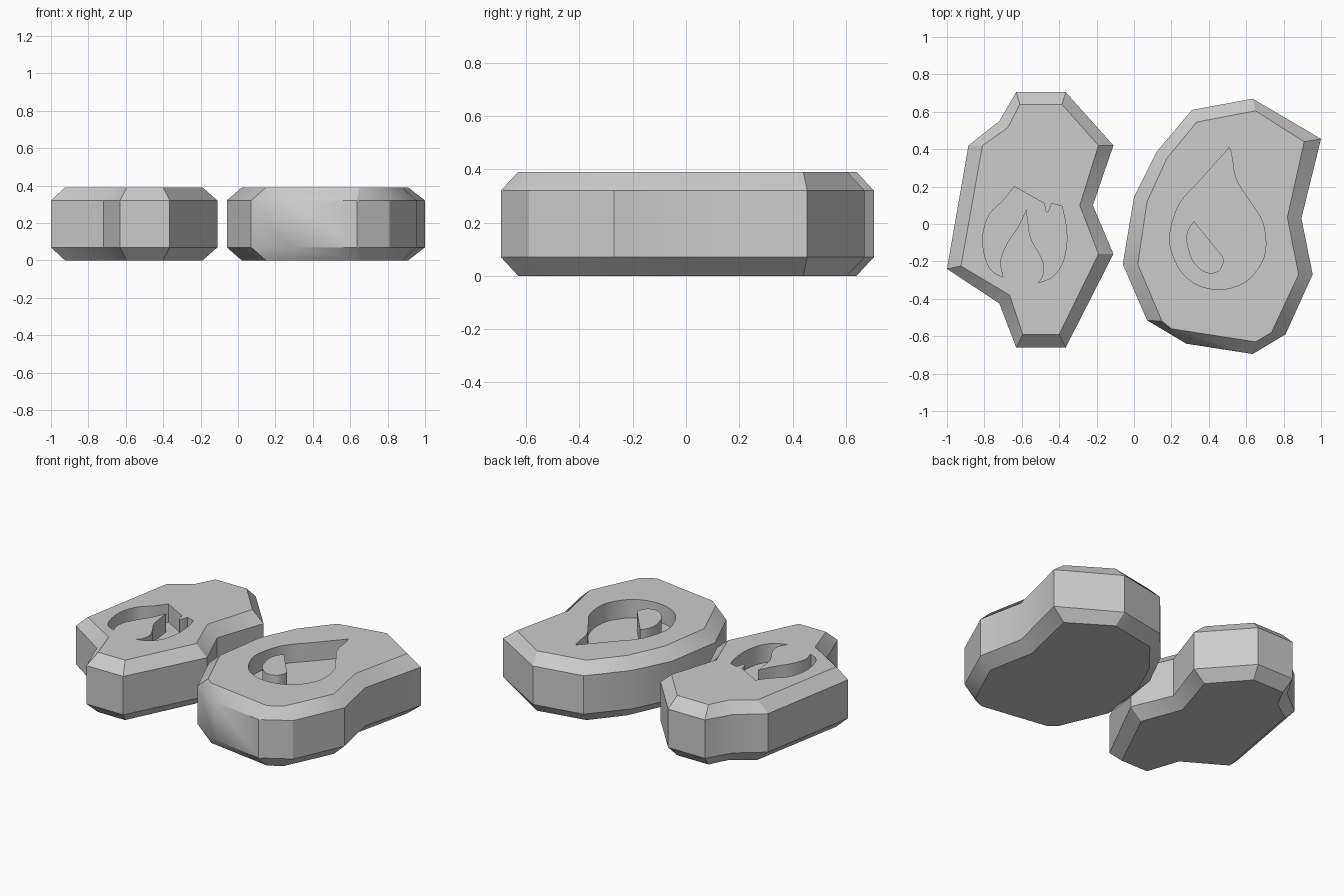
import bpy, bmesh
from mathutils import Vector

if "Cube" in bpy.data.objects:
    bpy.data.objects.remove(bpy.data.objects["Cube"])


def loft(name, layers):
    """Closed solid through stacked outlines: [(points, z), ...]."""
    bm = bmesh.new()
    rings = [[bm.verts.new((x, y, z)) for x, y in pts] for pts, z in layers]
    n = len(rings[0])
    for lo, hi in zip(rings, rings[1:]):
        for i in range(n):
            j = (i + 1) % n
            bm.faces.new((lo[i], lo[j], hi[j], hi[i]))
    bm.faces.new(rings[0][::-1])
    bm.faces.new(rings[-1])
    bmesh.ops.recalc_face_normals(bm, faces=bm.faces)
    me = bpy.data.meshes.new(name)
    bm.to_mesh(me)
    bm.free()
    ob = bpy.data.objects.new(name, me)
    bpy.context.collection.objects.link(ob)
    return ob


def activate(ob):
    bpy.ops.object.select_all(action='DESELECT')
    ob.select_set(True)
    bpy.context.view_layer.objects.active = ob


def curve(pts, corners, steps=4):
    """Closed smooth outline through pts, kept sharp at the corner indices."""
    p = [Vector(q) for q in pts]
    n, out = len(p), []
    for i in range(n):
        j = (i + 1) % n
        a, b = p[i], p[j]
        ta = (b - a) if i in corners else (b - p[i - 1]) / 2
        tb = (b - a) if j in corners else (p[(j + 1) % n] - a) / 2
        for k in range(steps):
            t = k / steps
            out.append((2*t**3 - 3*t**2 + 1) * a + (t**3 - 2*t**2 + t) * ta
                       + (3*t**2 - 2*t**3) * b + (t**3 - t**2) * tb)
    return out


def stone(name, outer, inner, engraving):
    """Chamfered slab with an engraved recess in its top."""
    ob = loft(name, [(inner, 0), (outer, .07), (outer, .32), (inner, .39)])
    cutter = loft(name + "_cutter", [(engraving, FLOOR), (engraving, .5)])
    cutter.hide_render = True
    activate(ob)
    mod = ob.modifiers.new("engrave", 'BOOLEAN')
    mod.operation, mod.solver, mod.object = 'DIFFERENCE', 'EXACT', cutter
    bpy.ops.object.modifier_apply(modifier=mod.name)
    bpy.data.objects.remove(cutter)
    activate(ob)
    bpy.ops.object.shade_smooth_by_angle()
    return ob


FLOOR = .27

# left stone with flame engraving
flame = curve([(-.64, .20), (-.48, .11), (-.47, .065), (-.455, .07), (-.44, .11),
               (-.385, .095), (-.365, 0), (-.36, -.105), (-.385, -.215), (-.44, -.285),
               (-.515, -.315), (-.49, -.285), (-.48, -.23), (-.50, -.17), (-.55, -.08),
               (-.565, 0), (-.575, .08), (-.62, -.015), (-.68, -.105), (-.715, -.20),
               (-.70, -.285), (-.77, -.24), (-.805, -.135), (-.805, -.04), (-.77, .055),
               (-.70, .125)], {0, 1, 4, 5, 10, 16, 20})
stone("flame_stone",
      [(-.63, .705), (-.365, .705), (-.11, .42), (-.22, .10), (-.11, -.16), (-.365, -.66),
       (-.63, -.66), (-.72, -.425), (-1, -.24), (-.885, .42), (-.72, .55)],
      [(-.61, .64), (-.385, .64), (-.19, .42), (-.29, .10), (-.19, -.16), (-.40, -.59),
       (-.595, -.59), (-.665, -.38), (-.925, -.225), (-.81, .42), (-.675, .515)], flame)

# right stone with droplet engraving
droplet = curve([(.51, .405), (.525, .35), (.545, .24), (.62, .12), (.685, .015),
                 (.705, -.105), (.685, -.20), (.62, -.29), (.54, -.335), (.45, -.35),
                 (.35, -.33), (.27, -.275), (.215, -.185), (.19, -.08), (.22, .055),
                 (.27, .145), (.35, .23), (.485, .38)], {})
stone("droplet_stone",
      [(.635, .67), (1, .455), (.895, .03), (.955, -.27), (.81, -.59), (.635, -.695),
       (.28, -.64), (.07, -.515), (-.06, -.215), (0, .145), (.12, .385), (.31, .61)],
      [(.65, .605), (.91, .44), (.82, .035), (.88, -.27), (.735, -.58), (.65, -.63),
       (.20, -.56), (.15, -.52), (.02, -.215), (.07, .12), (.175, .35), (.335, .545)], droplet)

# raised highlight inside the droplet
island = curve([(.32, .015), (.475, -.175), (.48, -.20), (.46, -.245), (.415, -.265),
                (.365, -.25), (.315, -.20), (.29, -.135), (.28, -.07), (.295, -.02)], {0, 1})
ob = loft("droplet_highlight", [(island, FLOOR - .005), (island, .39)])
activate(ob)
bpy.ops.object.shade_smooth_by_angle()
